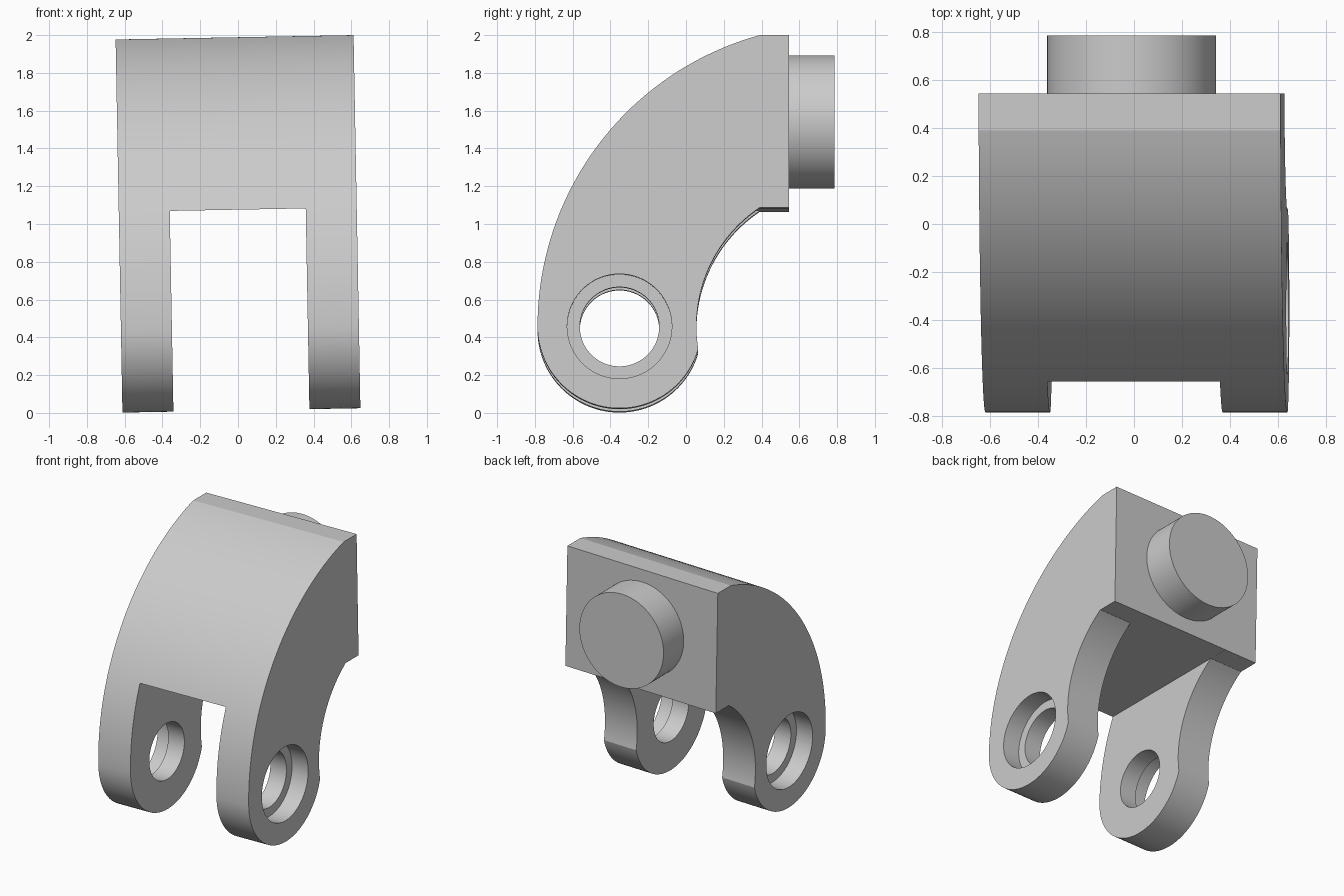
import bpy
import bmesh
from math import atan2, cos, pi, radians, sin
from mathutils import Matrix

if "Cube" in bpy.data.objects:
    bpy.data.objects.remove(bpy.data.objects["Cube"])

HALF_W, SLOT_HALF = 0.63, 0.36
PIVOT = (-0.352, 0.447)          # centre of the hinge holes (y, z)
BEND = (0.812, 0.447)            # shared centre of the outer and inner curves
BOSS_R, OUTER_R, INNER_R = 0.434, 1.598, 0.757
BACK, TOP, UNDER, FLAT = 0.545, 1.9885, 1.0755, 0.39
HOLE_R, RECESS_R, RECESS_DEPTH = 0.21, 0.277, 0.135

# The whole part leans slightly to one side
LEAN = (Matrix.Translation((0, 0, 1)) @ Matrix.Rotation(radians(-1.05), 4, 'Y')
        @ Matrix.Translation((0, 0, -1)))

grey = bpy.data.materials.new("light grey")
grey.use_nodes = True
colour = (0.6, 0.6, 0.6, 1)
grey.diffuse_color = colour
grey.node_tree.nodes["Principled BSDF"].inputs["Base Color"].default_value = colour


def make_object(name, bm):
    bmesh.ops.recalc_face_normals(bm, faces=bm.faces)
    mesh = bpy.data.meshes.new(name)
    bm.to_mesh(mesh)
    bm.free()
    mesh.materials.append(grey)
    obj = bpy.data.objects.new(name, mesh)
    bpy.context.collection.objects.link(obj)
    return obj


def arc(centre, radius, start, end, steps):
    angles = [start + (end - start) * i / steps for i in range(steps + 1)]
    return [(centre[0] + radius * cos(a), centre[1] + radius * sin(a)) for a in angles]


def cylinder(name, radius, length, centre, axis):
    bm = bmesh.new()
    turn = Matrix.Rotation(pi / 2, 4, 'Y' if axis == 'X' else 'X')
    bmesh.ops.create_cone(bm, cap_ends=True, segments=96, radius1=radius, radius2=radius,
                          depth=length, matrix=Matrix.Translation(centre) @ turn)
    return make_object(name, bm)


def box(name, size, centre):
    bm = bmesh.new()
    bmesh.ops.create_cube(bm, size=1, matrix=Matrix.Translation(centre)
                          @ Matrix.Diagonal((*size, 1)))
    return make_object(name, bm)


# Side profile: outer curve, flat back, inner curve, rounded hinge end
top_angle = atan2(TOP - BEND[1], FLAT - BEND[0])
under_angle = atan2(UNDER - BEND[1], FLAT - BEND[0])
offset = BEND[0] - PIVOT[0]
neck = (offset ** 2 + BOSS_R ** 2 - INNER_R ** 2) / (2 * offset)
drop = (BOSS_R ** 2 - neck ** 2) ** 0.5
profile = arc(BEND, OUTER_R, pi, top_angle, 40)
profile += [(BACK, TOP), (BACK, UNDER)]
profile += arc(BEND, INNER_R, under_angle, pi + atan2(drop, offset - neck), 32)
profile += arc(PIVOT, BOSS_R, -atan2(drop, neck), -pi, 48)[1:-1]

bm = bmesh.new()
face = bm.faces.new([bm.verts.new((-HALF_W, y, z)) for y, z in profile])
side = bmesh.ops.extrude_face_region(bm, geom=[face])
bmesh.ops.translate(bm, vec=(2 * HALF_W, 0, 0),
                    verts=[v for v in side["geom"] if isinstance(v, bmesh.types.BMVert)])
body = make_object("hinge_body", bm)

# Cutters: slot between the legs, through hole, recess on each outer side
slot_top = UNDER + 0.0005
cutters = [box("slot_cutter", (2 * SLOT_HALF, 3, slot_top + 1), (0, 0, (slot_top - 1) / 2)),
           cylinder("hole_cutter", HOLE_R, 3, (0, *PIVOT), 'X')]
for s in (-1, 1):
    cutters.append(cylinder("recess_cutter", RECESS_R, 2 * RECESS_DEPTH,
                            (s * HALF_W, *PIVOT), 'X'))
for cutter in cutters:
    mod = body.modifiers.new(cutter.name, 'BOOLEAN')
    mod.operation, mod.solver, mod.object = 'DIFFERENCE', 'EXACT', cutter
    cutter.hide_render = True

# Bake the cuts and discard the cutters
bpy.context.view_layer.update()
cut_mesh = bpy.data.meshes.new_from_object(
    body.evaluated_get(bpy.context.evaluated_depsgraph_get()))
body.modifiers.clear()
body.data = cut_mesh
for cutter in cutters:
    bpy.data.objects.remove(cutter)

# Round peg on the back
peg = cylinder("back_peg", 0.3525, 0.255, (0, 0.6585, 1.541), 'Y')

for obj in (body, peg):
    obj.data.transform(LEAN)
    bpy.ops.object.select_all(action='DESELECT')
    obj.select_set(True)
    bpy.context.view_layer.objects.active = obj
    bpy.ops.object.shade_smooth_by_angle(angle=radians(12))
